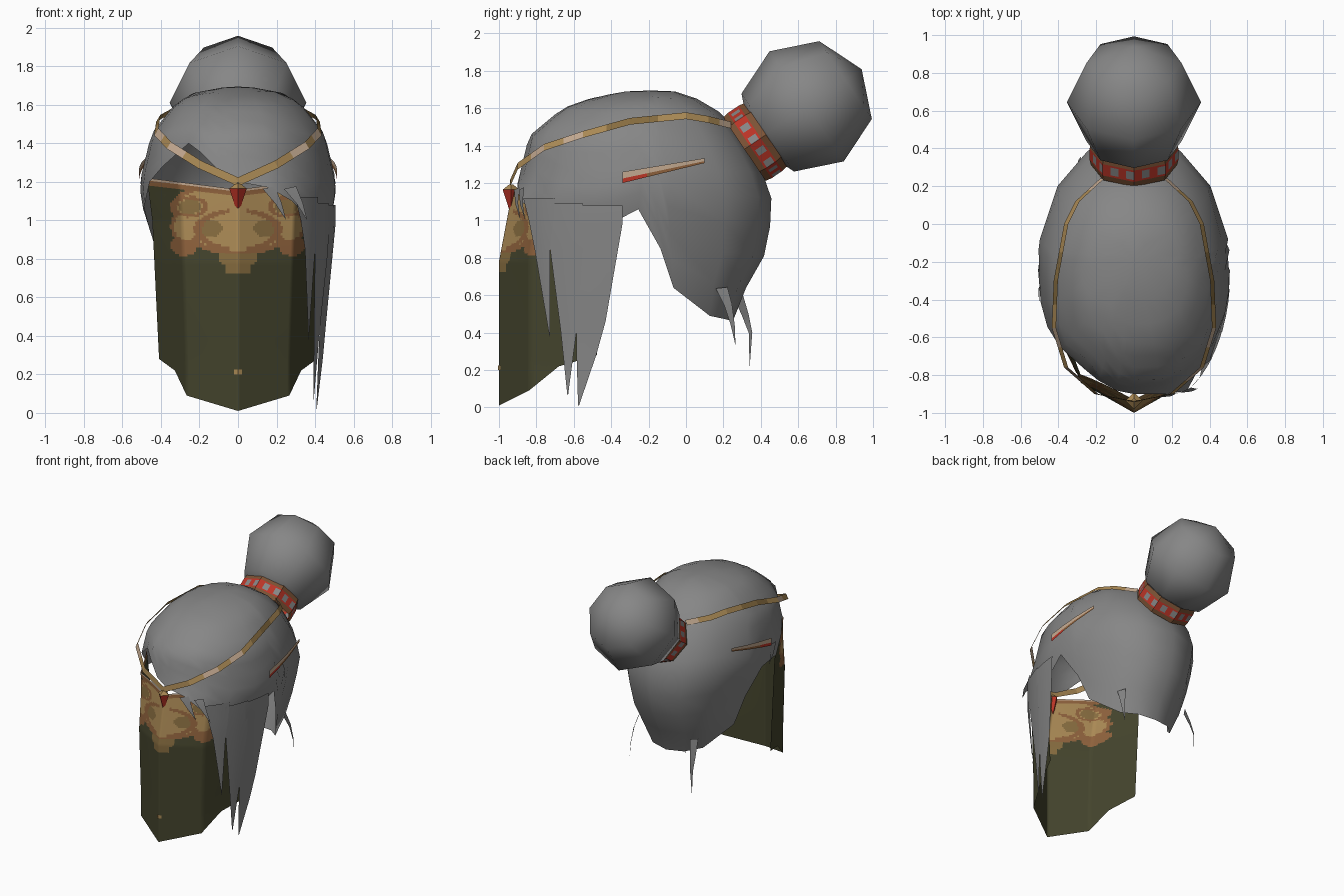
import bpy, bmesh, math
from mathutils import Matrix, Vector

cube = bpy.data.objects.get("Cube")
if cube:
    bpy.data.objects.remove(cube)


def material(name, r, g, b):
    m = bpy.data.materials.new(name)
    m.use_nodes = True
    m.diffuse_color = (r, g, b, 1)
    node = m.node_tree.nodes["Principled BSDF"]
    node.inputs["Base Color"].default_value = (r, g, b, 1)
    node.inputs["Roughness"].default_value = 0.9
    return m


GREY = material("hair grey", .24, .24, .24)
OLIVE = material("veil olive", .058, .058, .026)
GOLD = material("gold", .4, .25, .09)
TAN = material("dark gold", .24, .15, .05)
BROWN = material("copper brown", .27, .12, .045)
DARK = material("dark brown", .2, .085, .035)
RED = material("red", .5, .035, .02)
PALE = material("pale trim", .55, .4, .28)


def interp(table, t):
    """Piecewise linear lookup in rows of (key, values...)."""
    table = sorted(table)
    if t <= table[0][0]:
        return table[0][1:]
    for a, b in zip(table, table[1:]):
        if t <= b[0]:
            k = (t - a[0]) / (b[0] - a[0])
            return [p + (q - p) * k for p, q in zip(a[1:], b[1:])]
    return table[-1][1:]


def finish(name, bm, mats, angle=None):
    me = bpy.data.meshes.new(name)
    bm.to_mesh(me)
    bm.free()
    for m in mats:
        me.materials.append(m)
    ob = bpy.data.objects.new(name, me)
    bpy.context.collection.objects.link(ob)
    if angle:
        for p in me.polygons:
            p.use_smooth = True
        me.set_sharp_from_angle(angle=math.radians(angle))


def grid(name, rows, mats, rule=None, closed=False, angle=None):
    """Sheet through rows of points; rule(row, column, centre) picks the colour."""
    bm = bmesh.new()
    vs = [[bm.verts.new(p) for p in row] for row in rows]
    n = len(rows[0])
    for i in range(len(rows) - 1):
        for j in range(n if closed else n - 1):
            k = (j + 1) % n
            f = bm.faces.new((vs[i][j], vs[i + 1][j], vs[i + 1][k], vs[i][k]))
            if rule:
                f.material_index = rule(i, j, f.calc_center_median())
    bmesh.ops.remove_doubles(bm, verts=bm.verts, dist=1e-5)
    bmesh.ops.recalc_face_normals(bm, faces=bm.faces)
    finish(name, bm, mats, angle)


# Hair cap: height, front y, back y, half width
shape = [(1.69, -.32, -.06, .08), (1.66, -.49, .04, .24), (1.6, -.66, .16, .33),
         (1.45, -.84, .3, .45), (1.2, -.9, .44, .51), (1.1, -.98, .46, .505),
         (.85, -.9, .44, .43), (.62, -.66, .31, .38), (.46, -.45, .25, .28)]
# Hem height by angle from the front, towards the left and the right side
sides = [(90, 1.06), (98, .85), (103, .64), (130, .49), (155, .47), (180, .46)]
hem_left = [(0, 1.2), (15, 1.17), (30, 1.1), (50, 1.0), (70, .98), (80, 1)] + sides
hem_right = [(0, 1.2), (8, 1.25), (20, 1.35), (30, 1.4), (50, 1.28), (62, 1.2),
             (75, 1.08)] + sides
columns = hem_left + [(-a, h) for a, h in reversed(hem_right[1:-1])]


def cap_point(a, z):
    f, b, w = interp(shape, z)
    a = math.radians(a)
    x = math.copysign(abs(math.sin(a)) ** .85, a)
    return (w * x, (f + b) / 2 - (b - f) / 2 * math.cos(a), z)


rows = [[(0, -.19, 1.695)] * len(columns)]
for i in range(11):
    t = (i / 10) ** 1.5
    rows.append([cap_point(a, 1.69 + (h - 1.69) * t) for a, h in columns])
grid("hair_cap", rows, [GREY], closed=True, angle=80)

# Long side lock in pointed blades that continue the cap: height, front y, back y
width = [(1.1, .508), (.9, .51), (.5, .47), (0, .445)]


def side_point(y, z):
    return (interp(width, z)[0] * max(0, 1 - ((y + .26) / .72) ** 2) ** .425, y, z)


blades = {
    "front": [(1.12, -.87, -.7), (1, -.84, -.71), (.85, -.81, -.727), (.38, -.73, -.728)],
    "middle": [(1.09, -.73, -.55), (.85, -.727, -.55), (.41, -.67, -.585), (.07, -.635, -.63)],
    "rear": [(1.08, -.57, -.34), (.98, -.57, -.34), (.46, -.585, -.43),
             (.28, -.585, -.48), (.01, -.577, -.572)]}
for key, blade in blades.items():
    grid(key + "_side_lock", [[side_point(f + (b - f) * k / 3, z) for k in range(4)]
                              for z, f, b in blade], [GREY], angle=80)


def wisp(name, points, size, across):
    rows = []
    for i, p in enumerate(points):
        half = Vector(across) * size * (1 - i / (len(points) - 1))
        rows.append([Vector(p) - half, Vector(p) + half])
    grid(name, rows, [GREY], angle=80)


# Loose wisps at the nape, the fringe and the temple
wisp("left_nape_wisp", [(.28, .19, .64), (.3, .225, .55), (.31, .25, .44), (.31, .265, .33)],
     .035, (-.4, .9, .1))
wisp("right_nape_wisp", [(-.26, .27, .62), (-.28, .315, .5), (-.29, .345, .4), (-.29, .34, .21)],
     .035, (.5, .8, .1))
for i, (x, y) in enumerate([(.16, -.905), (.27, -.88)]):
    wisp(f"fringe_wisp_{i + 1}", [(x, y, 1.17), (x + .05, y, 1.09), (x + .09, y + .02, 1)],
         .035, (.9, .4, .2))
wisp("temple_wisp", [(-.5, -.38, 1.2), (-.505, -.36, 1.12), (-.5, -.33, 1.05)], .04, (0, 1, 0))

# Bun and its checked tie share one tilted axis
axis = Vector((0, .83, .56)).normalized()
turn = axis.to_track_quat('Z', 'Y').to_matrix().to_4x4()
bm = bmesh.new()
bmesh.ops.create_uvsphere(bm, u_segments=8, v_segments=4, radius=.355,
                          matrix=Matrix.Translation((0, .645, 1.61)) @ turn)
finish("hair_bun", bm, [GREY], 80)

corners = [Vector((.235 * math.cos(k * math.pi / 4), .21 * math.sin(k * math.pi / 4), 0))
           for k in range(8)]
ring = [corners[k].lerp(corners[(k + 1) % 8], s / 4) for k in range(8) for s in range(4)]
place = Matrix.Translation((0, .37, 1.42)) @ turn
levels = [(-.07, .97), (-.036, 1), (-.025, 1), (.025, 1), (.036, 1), (.07, .97)]
grid("bun_tie", [[place @ Vector((p.x * s, p.y * s, h)) for p in ring] for h, s in levels],
     [DARK, RED, GREY],
     lambda i, j, c: (0, 1, 1 + j % 2, 1, 0)[i], closed=True)

# Face veil: folded along the middle, patterned at the top
section = [(0, -1), (.65, -.84), (.8, -.68), (1, -.475)]
hem = [(0, .01), (.65, .09), (.8, .22), (1, .28)]
spread = [(0, .41), (.28, .41), (1, .445), (1.2, .47)]


def veil_point(u, z):
    a = abs(u)
    lean = .07 * min(1, max(0, (z - .78) / .37)) * (1 - a ** 3)
    return (u * interp(spread, z)[0], interp(section, a)[0] + lean, z)


def ellipse(x, z, cx, cz, rx, rz):
    return (math.hypot((x - cx) / rx, (z - cz) / rz) - 1) * min(rx, rz)


def box(x, z, cx, cz, rx, rz):
    return max(abs(x - cx) - rx, abs(z - cz) - rz)


def veil_colour(i, j, c):
    x, z = abs(c.x), c.z
    if i >= 43:
        return 5 if i >= 45 else 3
    tab = min(box(x, z, 0, .79, .07, .07), ellipse(x, z, 0, .81, .1, .06))
    lobe = ellipse(x, z, .28, .87, .07, .055)
    d = min(ellipse(x, z, 0, .95, .28, .13), ellipse(x, z, .15, 1.07, .2, .11),
            ellipse(x, z, .27, .97, .08, .1), lobe)
    if tab < 0 and z < .83:
        return 2
    if d > 0:
        return 0
    if d > -.02:
        return 3
    medallion = ellipse(x, z, 0, .95, .21, .1)
    if abs(medallion) < .01 and x > .04:
        return 3
    if ellipse(x, z, .14, .96, .06, .045) < 0 or ellipse(x, z, .25, 1.07, .06, .035) < 0:
        return 2
    if lobe < -.02 or abs(ellipse(x, z, .25, 1.07, .06, .035) - .012) < .008:
        return 3
    return 1


rows = []
for i in range(47):
    row = []
    for j in range(-40, 41):
        u = j / 40
        low, high = interp(hem, abs(u))[0], 1.16 + .06 * abs(u)
        z = low + (.7 - low) * i / 6 if i < 6 else .7 + (high - .7) * (i - 6) / 40
        row.append(veil_point(u, z))
    rows.append(row)
grid("face_veil", rows, [OLIVE, GOLD, TAN, BROWN, RED, PALE], veil_colour, angle=90)
grid("veil_stud", [[(x, abs(x) * .55 - 1.004, z) for x in (-.02, 0, .02)] for z in (.2, .225)],
     [GOLD])

# Gold cord around the head and a pin on each side
path = [(0, -.94, 1.2), (.2, -.9, 1.29), (.36, -.76, 1.39), (.425, -.55, 1.46),
        (.415, -.3, 1.53), (.36, 0, 1.56), (.3, .12, 1.54), (.17, .24, 1.51)]
for name, s in (("left", 1), ("right", -1)):
    cord = []
    for a, b in zip(path, path[1:]):
        cord += [Vector(a), Vector(a).lerp(Vector(b), .5)]
    cord.append(Vector(path[-1]))
    grid(name + "_head_cord", [[(s * (p.x + .01), p.y, p.z - .018), (s * (p.x - .012), p.y, p.z + .018)]
                               for p in cord], [GOLD, PALE, TAN],
         lambda i, j, c: (0, 0, 0, 1, 0, 1, 0, 2, 2, 0)[i % 10])
    pin = []
    for t in (0, .3, .6, 1):
        x, y, z, h = .515 - .045 * t * t, -.34 + .44 * t, 1.23 + .09 * t, .03 - .017 * t
        pin.append([(s * x, y, z + h * k) for k in (-1, -.2, 1)])
    grid(name + "_hair_pin", pin, [RED, PALE, BROWN],
         lambda i, j, c: 1 if j else (0, 2, 2)[i])

# Drop jewel at the brow
bm = bmesh.new()
for low, high, z, depth, idx in ((.003, .045, 1.1, .13, 0), (.045, .012, 1.178, .026, 1)):
    made = bmesh.ops.create_cone(bm, segments=4, radius1=low, radius2=high, depth=depth, cap_ends=True,
                                 matrix=Matrix.Translation((0, -.935, z)))
    for f in {f for v in made["verts"] for f in v.link_faces}:
        f.material_index = idx
finish("brow_jewel", bm, [RED, GOLD])
